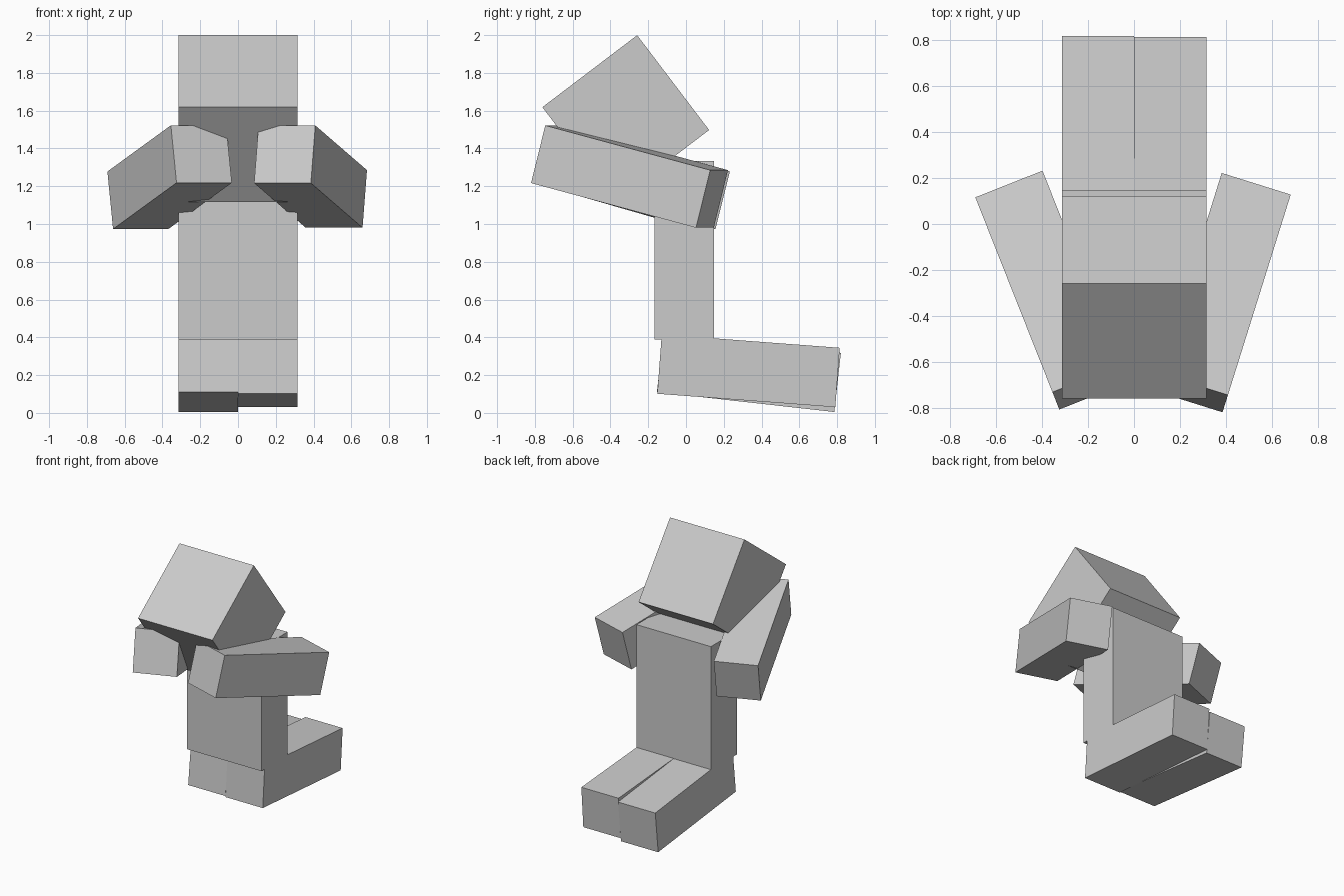
import bpy
from math import radians

cube = bpy.data.objects.get("Cube")
if cube:
    bpy.data.objects.remove(cube, do_unlink=True)

U = 0.315          # limb thickness
LONG = 3 * U       # limb and torso length

grey = bpy.data.materials.new("light_grey")
grey.use_nodes = True
grey.diffuse_color = (0.6, 0.6, 0.6, 1)
grey.node_tree.nodes["Principled BSDF"].inputs["Base Color"].default_value = (0.6, 0.6, 0.6, 1)


def box(name, size, centre, tilt=0, turn=0):
    """Box tilted about x, then turned about z (degrees)."""
    bpy.ops.mesh.primitive_cube_add(size=1, location=centre)
    ob = bpy.context.object
    ob.name = name
    ob.scale = size
    bpy.ops.object.transform_apply(location=False, rotation=False, scale=True)
    ob.rotation_euler = (radians(tilt), 0, radians(turn))
    ob.data.materials.append(grey)
    return ob


# Upright torso and forward-bowed head
box("torso", (2 * U, U, LONG), (0.001, -0.01, 0.862))
box("head", (2 * U, 2 * U, 2 * U), (0.001, -0.319, 1.558), tilt=37.2)

# Arms raised forward and turned inward
limb = (U, LONG, U)
box("right_arm", limb, (-0.362, -0.288, 1.248), tilt=-15, turn=21.6)
box("left_arm", limb, (0.384, -0.299, 1.251), tilt=-14.5, turn=-17.4)

# Kneeling legs stretched backward
box("right_leg", limb, (-U / 2 + 0.001, 0.333, 0.214), tilt=-6.4)
box("left_leg", limb, (U / 2 + 0.001, 0.331, 0.223), tilt=-4.3)
